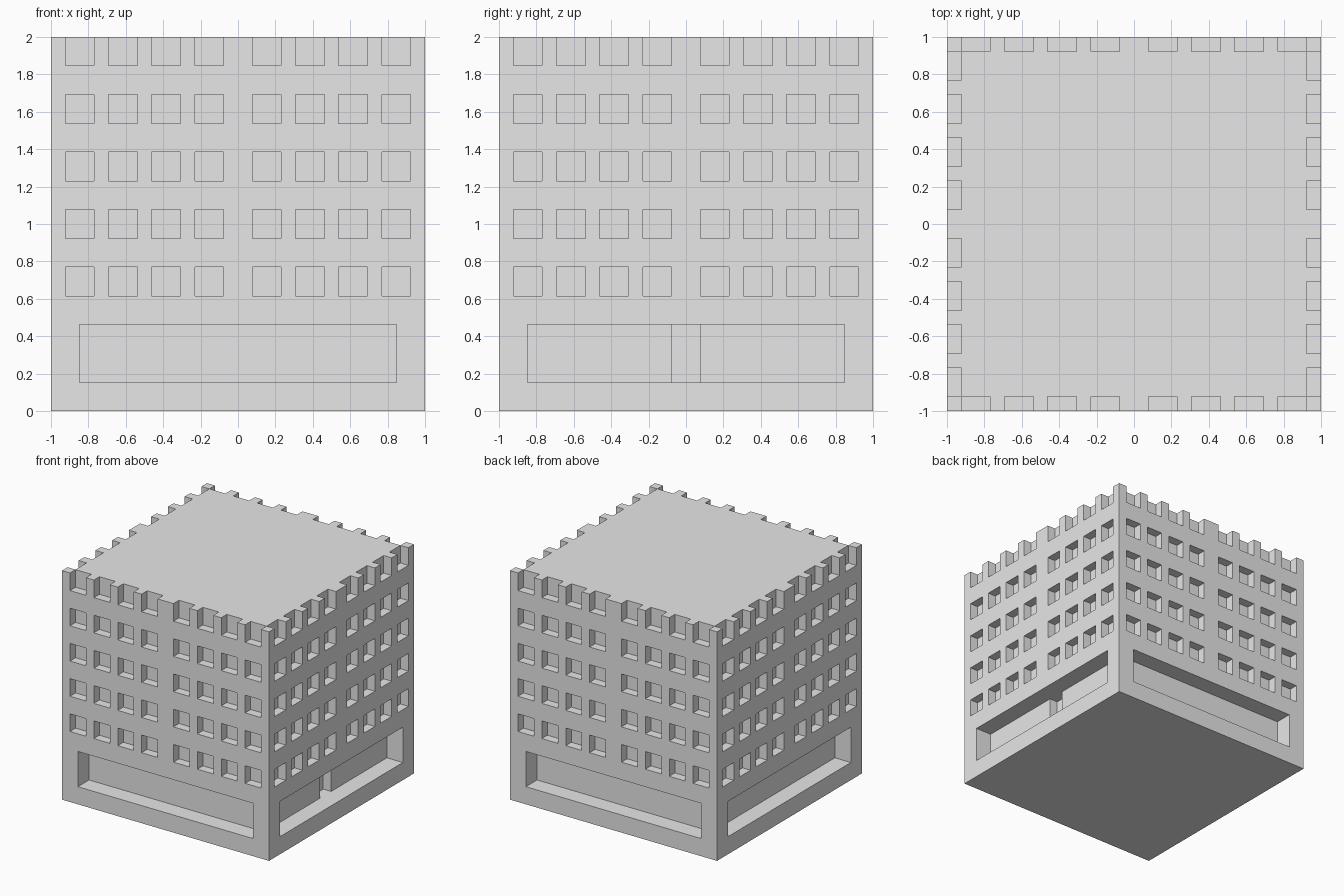
import bpy
import bmesh
from math import radians
from mathutils import Matrix, Vector

# Remove the default object
cube = bpy.data.objects.get("Cube")
if cube:
    bpy.data.objects.remove(cube, do_unlink=True)

HALF = 13           # half width in layout modules
SIZE = 2 * HALF
UNIT = 1 / HALF     # one module in scene units

# Concrete material
concrete = bpy.data.materials.new("light_grey_concrete")
concrete.use_nodes = True
grey = (0.8, 0.8, 0.8, 1)
concrete.diffuse_color = grey
concrete.node_tree.nodes["Principled BSDF"].inputs["Base Color"].default_value = grey


def add_panel(bm, matrix):
    """Add a square panel divided into modules and return its faces."""
    verts = bmesh.ops.create_grid(bm, x_segments=SIZE, y_segments=SIZE,
                                  size=HALF, matrix=matrix)["verts"]
    return list({f for v in verts for f in v.link_faces})


def recess(bm, faces, depth):
    """Push faces of the front facade inwards and return the new back faces."""
    geom = bmesh.ops.extrude_face_region(bm, geom=faces)["geom"]
    verts = [g for g in geom if isinstance(g, bmesh.types.BMVert)]
    back = [g for g in geom if isinstance(g, bmesh.types.BMFace)]
    bmesh.ops.translate(bm, verts=verts, vec=(0, depth, 0))
    bmesh.ops.delete(bm, geom=[f for f in faces if f.is_valid], context='FACES')
    return back


def in_window_column(x):
    x = abs(x)
    return 1 < x < 12 and (x - 1) % 3 < 2


def is_window(c):
    return in_window_column(c.x) and c.z > 8 and (c.z - 8) % 4 < 2


def is_shopfront(c):
    return abs(c.x) < 11 and 2 < c.z < 6


bm = bmesh.new()
front = Matrix.Translation((0, -HALF, HALF)) @ Matrix.Rotation(radians(90), 4, 'X')
quarter_turn = Matrix.Rotation(radians(90), 3, 'Z')

# Four facades: each is made at the front, then everything turns a quarter
for side in range(4):
    panel = add_panel(bm, front)
    windows = [f for f in panel if is_window(f.calc_center_median())]
    shopfront = [f for f in panel if is_shopfront(f.calc_center_median())]
    recess(bm, windows, 1)
    back_wall = recess(bm, shopfront, 2)
    if side == 3:   # doorway niche on the left side
        niche = [f for f in back_wall if abs(f.calc_center_median().x) < 1]
        recess(bm, niche, 1)
    bmesh.ops.rotate(bm, verts=bm.verts[:], cent=Vector(), matrix=quarter_turn)

# Open the tops of the highest windows
lids = [f for f in bm.faces if f.calc_center_median().z > SIZE - 0.01]
bmesh.ops.delete(bm, geom=lids, context='FACES')

# Flat roof, notched above the highest windows
notches = []
for f in add_panel(bm, Matrix.Translation((0, 0, SIZE))):
    c = f.calc_center_median()
    near, far = sorted((abs(c.x), abs(c.y)))
    if far > 12 and in_window_column(near):
        notches.append(f)
bmesh.ops.delete(bm, geom=notches, context='FACES')

# Underside
bmesh.ops.reverse_faces(bm, faces=add_panel(bm, Matrix.Identity(4)))

# Weld, clean up flat areas and bring to size
bmesh.ops.remove_doubles(bm, verts=bm.verts[:], dist=0.01)
bmesh.ops.dissolve_limit(bm, angle_limit=radians(1), verts=bm.verts[:], edges=bm.edges[:])
bmesh.ops.scale(bm, verts=bm.verts[:], vec=(UNIT, UNIT, UNIT))

mesh = bpy.data.meshes.new("building")
bm.to_mesh(mesh)
bm.free()
mesh.materials.append(concrete)
building = bpy.data.objects.new("building", mesh)
bpy.context.collection.objects.link(building)
